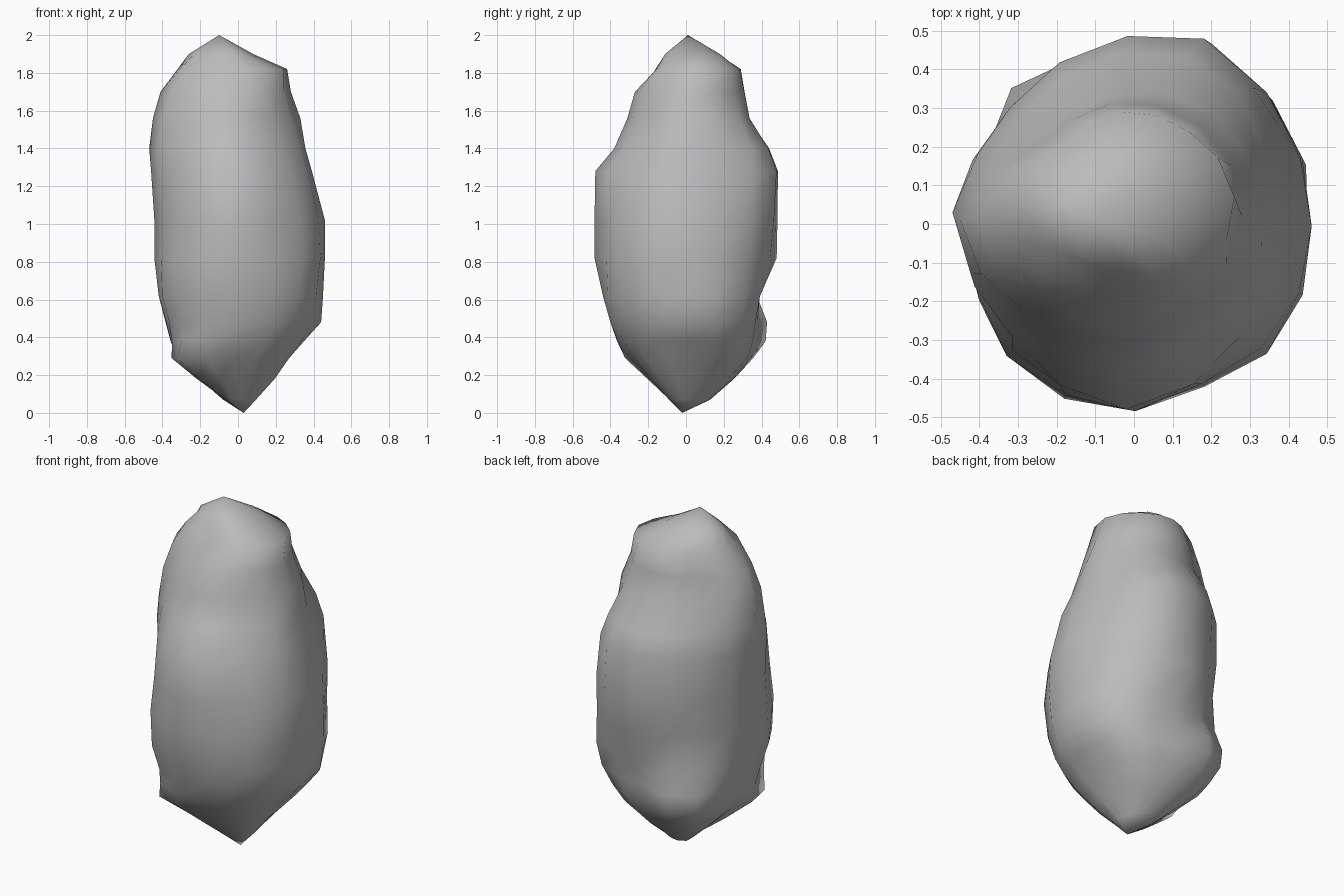
import bpy, bmesh, math
from mathutils import Vector

cube = bpy.data.objects.get("Cube")
if cube:
    bpy.data.objects.remove(cube, do_unlink=True)

stone = bpy.data.materials.new("grey stone")
stone.use_nodes = True
colour = (0.5, 0.5, 0.5, 1)
stone.diffuse_color = colour
stone.node_tree.nodes["Principled BSDF"].inputs["Base Color"].default_value = colour

# Layers in hundredths: height, then reach in eight compass directions from +x round by +y
LAYERS = [
    (7, 9, 10, 12, 13, 6, 9, 9, 10),
    (18, 18, 22, 25, 28, 19, 26, 19, 22),
    (29, 27, 34, 34, 40, 31, 42, 29, 31),
    (38, 35, 40, 37, 44, 34, 42, 36, 37),
    (48, 44, 45, 38, 45, 38, 43, 40, 42),
    (62, 45, 48, 39, 43, 42, 47, 44, 46),
    (82, 46, 48, 48, 42, 45, 48, 49, 49),
    (102, 46, 47, 48, 44, 45, 46, 49, 47),
    (128, 42, 46, 48, 44, 46, 43, 48, 40),
    (140, 39, 43, 44, 41, 47, 40, 38, 33),
    (156, 33, 35, 33, 35, 45, 36, 31, 28),
    (170, 28, 30, 31, 32, 41, 31, 27, 25),
    (182, 26, 27, 29, 28, 32, 26, 15, 21),
    (190, 8, 14, 17, 24, 26, 18, 11, 8),
]
SIDES = 16

# Lumps and hollows: centre, push, radius
DENTS = [
    ((-0.20, 0.36, 0.43), (-0.02, 0.05, 0.0), 0.17),    # low back knob
    ((0.37, 0.15, 1.32), (-0.05, -0.02, 0.0), 0.25),    # groove by the shoulder
    ((0.21, 0.43, 1.18), (0.02, 0.04, 0.0), 0.28),      # back shoulder
    ((0.20, -0.45, 0.92), (-0.01, 0.04, 0.0), 0.24),    # front hollow
    ((-0.43, -0.18, 0.92), (0.025, 0.015, 0.0), 0.24),  # side hollow
]


def dented(point):
    """Move a point by every lump or hollow near it."""
    shift = Vector()
    for centre, push, radius in DENTS:
        d = (point - Vector(centre)).length / radius
        if d < 1:
            shift += Vector(push) * (1 - d * d)
    return point + shift


def outline(z, reach):
    """Points round one layer, rounded between the compass directions."""
    centre = Vector(((reach[0] - reach[4]) / 2, (reach[2] - reach[6]) / 2))
    dirs = [Vector((math.cos(k * math.pi / 4), math.sin(k * math.pi / 4))) for k in range(8)]
    radii = [r - centre.dot(d) for r, d in zip(reach, dirs)]
    points = []
    for i in range(SIDES):
        k = i // 2
        r = radii[k]
        if i % 2:
            inner = r + radii[(k + 1) % 8]
            outer = radii[k - 1] + radii[(k + 2) % 8]
            r = (9 * inner - outer) / 16
        a = math.tau * i / SIDES
        points.append(Vector((centre.x + r * math.cos(a), centre.y + r * math.sin(a), z)))
    return points


bm = bmesh.new()
rings = []
for layer in LAYERS:
    z, *reach = [value / 100 for value in layer]
    rings.append([bm.verts.new(dented(p)) for p in outline(z, reach)])
bottom = bm.verts.new((0.03, -0.02, 0))
top = bm.verts.new((-0.1, 0.01, 2))

for i in range(SIDES):
    j = (i + 1) % SIDES
    bm.faces.new((bottom, rings[0][j], rings[0][i]))
    bm.faces.new((top, rings[-1][i], rings[-1][j]))
    for low, high in zip(rings, rings[1:]):
        bm.faces.new((low[i], low[j], high[j], high[i]))
bmesh.ops.recalc_face_normals(bm, faces=bm.faces)

mesh = bpy.data.meshes.new("boulder")
bm.to_mesh(mesh)
bm.free()
mesh.materials.append(stone)
mesh.shade_smooth()
boulder = bpy.data.objects.new("boulder", mesh)
bpy.context.collection.objects.link(boulder)
